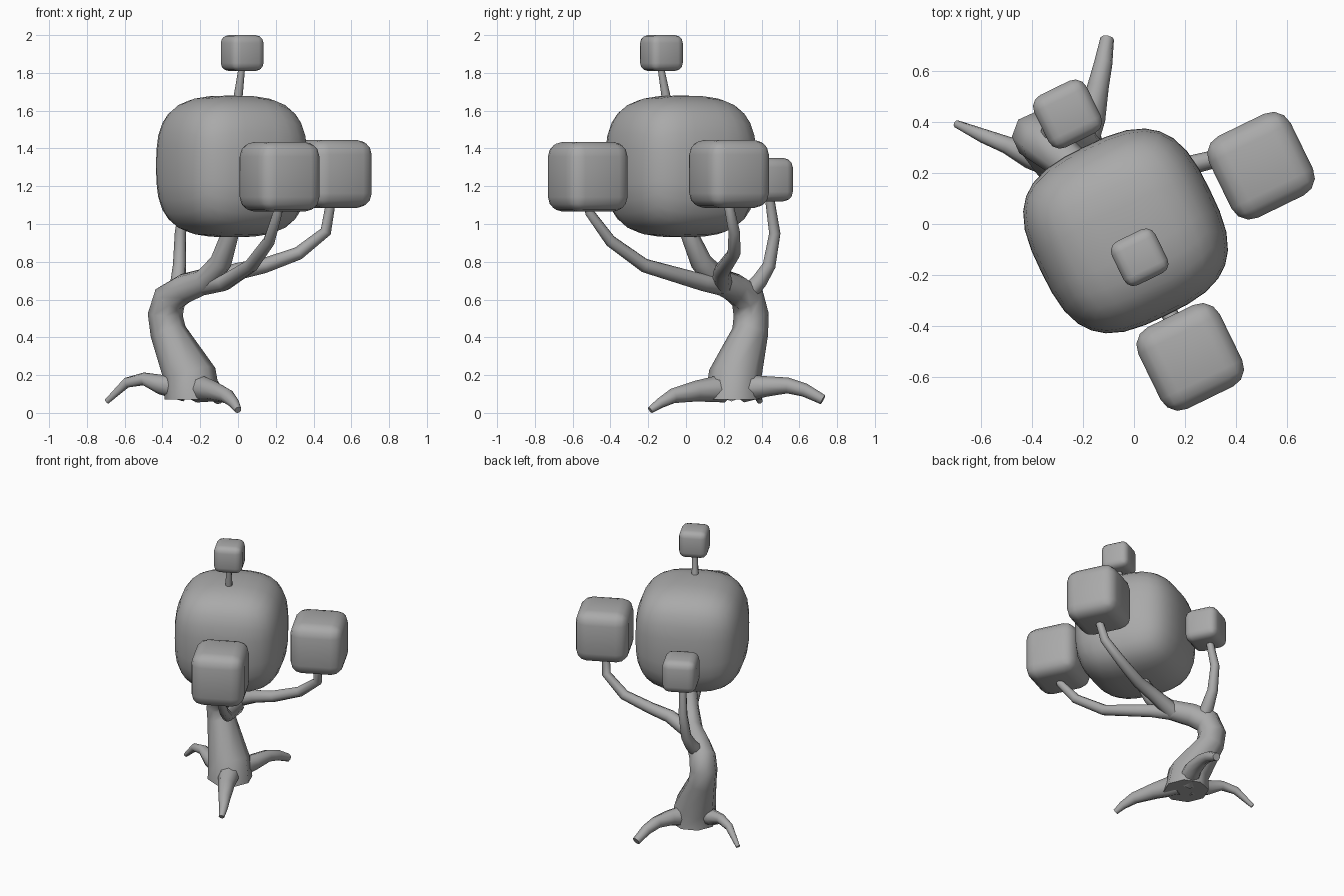
import bpy, bmesh, math
from mathutils import Vector

if "Cube" in bpy.data.objects:
    bpy.data.objects.remove(bpy.data.objects["Cube"])

grey = bpy.data.materials.new("plain grey")
grey.use_nodes = True
COLOUR = (0.4, 0.4, 0.4, 1)
grey.diffuse_color = COLOUR
grey.node_tree.nodes["Principled BSDF"].inputs["Base Color"].default_value = COLOUR
TURN = math.radians(26)


def finish(name, bm, angle):
    bmesh.ops.recalc_face_normals(bm, faces=bm.faces)
    mesh = bpy.data.meshes.new(name)
    bm.to_mesh(mesh)
    bm.free()
    mesh.materials.append(grey)
    ob = bpy.data.objects.new(name, mesh)
    bpy.context.collection.objects.link(ob)
    bpy.ops.object.select_all(action='DESELECT')
    ob.select_set(True)
    bpy.context.view_layer.objects.active = ob
    bpy.ops.object.shade_smooth_by_angle(angle=math.radians(angle))
    return ob


def limb(name, points, flat_base=False, sides=8):
    """Tapered tube through (x, y, z, radius) points."""
    bm = bmesh.new()
    pts = [Vector(p[:3]) for p in points]
    last = len(pts) - 1
    side = None
    rings = []
    for i, p in enumerate(pts):
        into = (p - pts[max(i - 1, 0)]).normalized()
        out = (pts[min(i + 1, last)] - p).normalized()
        t = (into + out).normalized()
        if flat_base and i == 0:
            t = Vector((0, 0, 1))
        if side is None:
            side = t.orthogonal()
        side = (side - t * side.dot(t)).normalized()
        other = t.cross(side)
        ring = []
        for k in range(sides):
            a = math.tau * k / sides
            ring.append(bm.verts.new(
                p + points[i][3] * (side * math.cos(a) + other * math.sin(a))))
        rings.append(ring)
    for a, b in zip(rings, rings[1:]):
        for k in range(sides):
            n = (k + 1) % sides
            bm.faces.new((a[k], a[n], b[n], b[k]))
    bm.faces.new(rings[0])
    bm.faces.new(rings[-1])
    return finish(name, bm, 60)


def leaf_block(name, centre, size, height):
    """Cube with generously rounded edges."""
    bm = bmesh.new()
    bmesh.ops.create_cube(bm, size=1)
    bmesh.ops.scale(bm, vec=(size, size, height), verts=bm.verts)
    bmesh.ops.bevel(bm, geom=bm.edges[:], offset=size * 0.22, segments=3,
                    profile=0.5, affect='EDGES')
    ob = finish(name, bm, 60)
    ob.location = centre
    ob.rotation_euler.z = TURN


# Main crown: a cube swollen halfway to a ball
bm = bmesh.new()
bmesh.ops.create_cube(bm, size=2)
bmesh.ops.subdivide_edges(bm, edges=bm.edges[:], cuts=7, use_grid_fill=True)
for v in bm.verts:
    v.co /= sum(abs(c) ** 3 for c in v.co) ** (1 / 3)
    v.co.x *= 0.367
    v.co.y *= 0.367
    v.co.z *= 0.375
crown = finish("main_crown", bm, 60)
crown.location = (-0.033, -0.027, 1.305)
crown.rotation_euler.z = TURN

# Smaller leaf blocks
leaf_block("front_leaf_block", (0.22, -0.52, 1.25), 0.355, 0.37)
leaf_block("left_leaf_block", (0.497, 0.228, 1.265), 0.355, 0.36)
leaf_block("back_leaf_block", (-0.26, 0.43, 1.235), 0.228, 0.23)
leaf_block("top_leaf_block", (0.022, -0.13, 1.905), 0.19, 0.19)

# Bent trunk
limb("trunk", [
    (-0.24, 0.25, 0.07, 0.15), (-0.255, 0.26, 0.2, 0.14),
    (-0.37, 0.34, 0.43, 0.096), (-0.385, 0.345, 0.52, 0.093),
    (-0.36, 0.325, 0.61, 0.09), (-0.28, 0.26, 0.66, 0.08),
    (-0.17, 0.17, 0.70, 0.07), (-0.09, 0.08, 0.80, 0.058),
    (-0.045, 0.02, 0.94, 0.047), (-0.03, -0.02, 1.1, 0.04)], flat_base=True)

# Branches
limb("front_branch", [
    (-0.19, 0.19, 0.68, 0.06), (-0.07, 0.09, 0.69, 0.045),
    (0.07, -0.22, 0.78, 0.037), (0.165, -0.40, 0.91, 0.032),
    (0.21, -0.51, 1.06, 0.026), (0.22, -0.52, 1.15, 0.025)])
limb("left_branch", [
    (-0.17, 0.19, 0.68, 0.055), (0.0, 0.19, 0.75, 0.045),
    (0.14, 0.21, 0.78, 0.04), (0.32, 0.255, 0.845, 0.035),
    (0.465, 0.255, 0.96, 0.03), (0.487, 0.228, 1.09, 0.026),
    (0.49, 0.228, 1.15, 0.025)])
limb("back_branch", [
    (-0.33, 0.32, 0.62, 0.05), (-0.315, 0.39, 0.70, 0.042),
    (-0.31, 0.44, 0.78, 0.035), (-0.305, 0.47, 0.95, 0.03),
    (-0.285, 0.445, 1.12, 0.025), (-0.27, 0.44, 1.2, 0.025)])
limb("top_branch", [
    (-0.01, -0.09, 1.55, 0.03), (0.0, -0.105, 1.67, 0.024),
    (0.018, -0.13, 1.81, 0.018), (0.02, -0.13, 1.88, 0.018)])

# Roots
limb("front_root", [
    (-0.21, 0.2, 0.13, 0.075), (-0.13, 0.05, 0.115, 0.055),
    (-0.06, -0.07, 0.09, 0.04), (-0.02, -0.14, 0.05, 0.028),
    (0.0, -0.19, 0.015, 0.019)])
limb("right_root", [
    (-0.28, 0.24, 0.135, 0.075), (-0.41, 0.27, 0.15, 0.052),
    (-0.5, 0.31, 0.18, 0.034), (-0.59, 0.345, 0.16, 0.028),
    (-0.695, 0.392, 0.06, 0.015)])
limb("back_root", [
    (-0.22, 0.3, 0.13, 0.075), (-0.165, 0.42, 0.14, 0.055),
    (-0.14, 0.54, 0.145, 0.042), (-0.12, 0.63, 0.12, 0.036),
    (-0.105, 0.725, 0.07, 0.027)])
